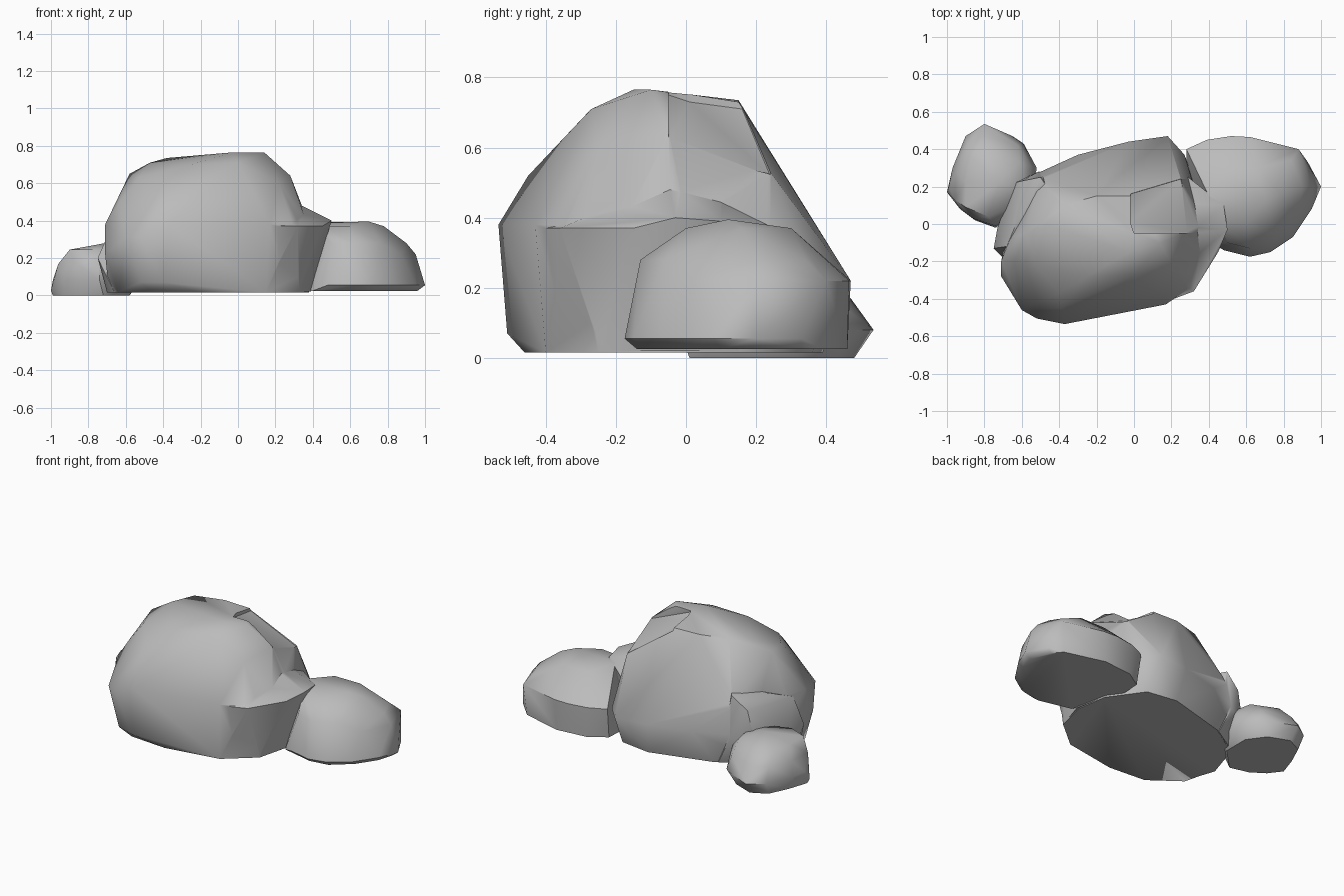
import bpy
import bmesh

default_cube = bpy.data.objects.get("Cube")
if default_cube:
    bpy.data.objects.remove(default_cube, do_unlink=True)

# One plain stone colour
stone = bpy.data.materials.new("stone_grey")
stone.use_nodes = True
stone_colour = (0.5, 0.5, 0.5, 1)
stone.diffuse_color = stone_colour
for node in stone.node_tree.nodes:
    if node.type == "BSDF_PRINCIPLED":
        node.inputs["Base Color"].default_value = stone_colour


def hull(name, corners):
    """Make a faceted boulder by wrapping a skin around its corner points."""
    mesh = bpy.data.meshes.new(name)
    bm = bmesh.new()
    for corner in corners:
        bm.verts.new(corner)
    bmesh.ops.convex_hull(bm, input=bm.verts)
    skin = {v for face in bm.faces for v in face.verts}
    loose = [v for v in bm.verts if v not in skin]
    bmesh.ops.delete(bm, geom=loose, context="VERTS")
    bmesh.ops.recalc_face_normals(bm, faces=bm.faces)
    bm.to_mesh(mesh)
    bm.free()
    mesh.materials.append(stone)
    obj = bpy.data.objects.new(name, mesh)
    bpy.context.collection.objects.link(obj)
    return obj


def select_only(obj):
    bpy.ops.object.select_all(action="DESELECT")
    obj.select_set(True)
    bpy.context.view_layer.objects.active = obj


def combine(target, tool, operation):
    """Apply a boolean and discard the helper shape."""
    tool.hide_render = True
    modifier = target.modifiers.new(operation.lower(), "BOOLEAN")
    modifier.operation = operation
    modifier.solver = "EXACT"
    modifier.object = tool
    select_only(target)
    bpy.ops.object.modifier_apply(modifier=modifier.name)
    bpy.data.objects.remove(tool, do_unlink=True)


def soften(obj, angle=0.75):
    """Shade the broad faces smoothly while keeping the creases crisp."""
    select_only(obj)
    bpy.ops.object.shade_smooth_by_angle(angle=angle)


def level(z, outline):
    """Lift a flat outline to one height."""
    return [(x, y, z) for x, y in outline]


# Large boulder: one mass from the foot to the crown
large_boulder = hull("large_boulder", level(.015, [
    (-.45, -.44), (-.2, -.46), (.15, -.4), (.33, -.25), (.38, -.05), (.35, .15),
    (.2, .36), (0, .39), (-.4, .28), (-.6, .15), (-.69, -.1), (-.64, -.3),
]) + level(.07, [
    (-.52, -.47), (-.4, -.51),
]) + level(.22, [
    (.18, .47), (-.03, .44), (-.3, .37), (-.52, .27), (-.71, -.28), (.27, .37),
]) + level(.31, [
    (-.52, -.505), (-.6, -.46),
]) + level(.38, [
    (-.37, -.535), (-.71, -.2), (.17, -.43),
    (.3, -.34), (.37, -.18), (.38, 0), (.29, .24), (-.67, -.1), (-.5, .25),
]) + [
    (.33, -.03, .5), (.28, -.05, .64), (.22, -.25, .6), (.14, -.1, .765),
    (-.03, -.15, .765), (0, -.27, .71), (-.25, -.28, .7), (-.4, -.37, .6),
    (-.39, -.45, .52), (-.64, -.2, .49), (-.58, -.05, .65), (-.47, 0, .71),
    (-.53, -.21, .63), (-.38, .1, .735), (-.2, .15, .735), (-.02, .15, .73),
    (.25, .24, .53),
])

# Chipped notch on the rear left of the crown
crown_notch = hull("crown_notch", [
    (0, -.05, .75), (-.02, .01, .73), (-.02, .16, .71), (.25, .24, .52),
    (.31, -.05, .62), (.14, .07, .66), (-.02, 0, 1), (0, .2, 1),
    (.4, .35, .8), (.4, -.05, .9),
])
combine(large_boulder, crown_notch, "DIFFERENCE")

# Ledge jutting from the left side
side_ledge = hull("side_ledge", level(.02, [
    (.14, -.38), (.33, -.24), (.39, -.05), (.35, .14), (0, 0),
]) + level(.37, [
    (.16, -.42), (.32, -.36), (.45, -.15), (.29, .25),
]) + [
    (.5, -.03, .4), (.48, .1, .39), (.3, -.05, .5), (.28, .1, .46),
])
combine(large_boulder, side_ledge, "UNION")

# Sloping shoulder on the rear right side
rear_shoulder = hull("rear_shoulder", level(.016, [
    (-.62, .15), (-.7, -.1), (-.3, .1), (-.66, -.22), (-.42, .27),
]) + level(.2, [
    (-.51, .28), (-.64, .22), (-.73, -.02), (-.75, -.13), (-.3, 0),
]) + [
    (-.5, .25, .46), (-.6, .23, .38), (-.61, .05, .43), (-.68, -.12, .36),
    (-.4, .1, .45),
])
combine(large_boulder, rear_shoulder, "UNION")

# Medium boulder resting on the left
medium_boulder = hull("medium_boulder", level(.025, [
    (.4, -.09), (.61, -.14), (.73, -.12), (.85, -.02), (.93, .1), (.96, .2),
    (.91, .33), (.86, .39), (.6, .46), (.4, .44), (.29, .37), (.28, .2),
]) + level(.055, [
    (.62, -.175), (.73, -.15), (.85, -.07), (.95, .08), (1, .2), (.93, .33),
    (.48, -.14),
]) + level(.22, [
    (.28, .4), (.39, .45), (.52, .47), (.62, .465), (.88, .4), (.95, .2),
    (.87, .02),
]) + level(.28, [
    (.62, -.13), (.5, -.1), (.76, -.06), (.9, .2), (.84, .34),
]) + level(.37, [
    (.48, .3), (.66, .3), (.6, 0), (.45, .02), (.78, .16),
]) + [(.55, .1, .39), (.7, .12, .395), (.4, .15, .39)])

# Small boulder tucked behind the right side
small_boulder = hull("small_boulder", level(0, [
    (-.99, .18), (-.95, .3), (-.89, .43), (-.79, .48), (-.66, .43), (-.58, .32),
    (-.58, .15), (-.72, .01), (-.84, .04), (-.93, .1),
]) + level(.08, [
    (-.99, .2), (-.97, .3), (-.9, .47), (-.8, .535), (-.65, .47), (-.59, .43),
    (-.52, .3), (-.55, .1), (-.74, -.02), (-.85, .02), (-.93, .08),
]) + level(.17, [
    (-.96, .13), (-.95, .28), (-.89, .43), (-.8, .47), (-.62, .42), (-.54, .3),
    (-.56, .12), (-.74, -.01), (-.86, .03),
]) + level(.245, [
    (-.9, .09), (-.9, .22), (-.87, .36), (-.77, .4), (-.61, .33), (-.58, .18),
    (-.62, .1), (-.78, .04),
]) + [(-1, .17, .025), (-.72, .22, .278)])

for boulder in (large_boulder, medium_boulder, small_boulder):
    soften(boulder)
